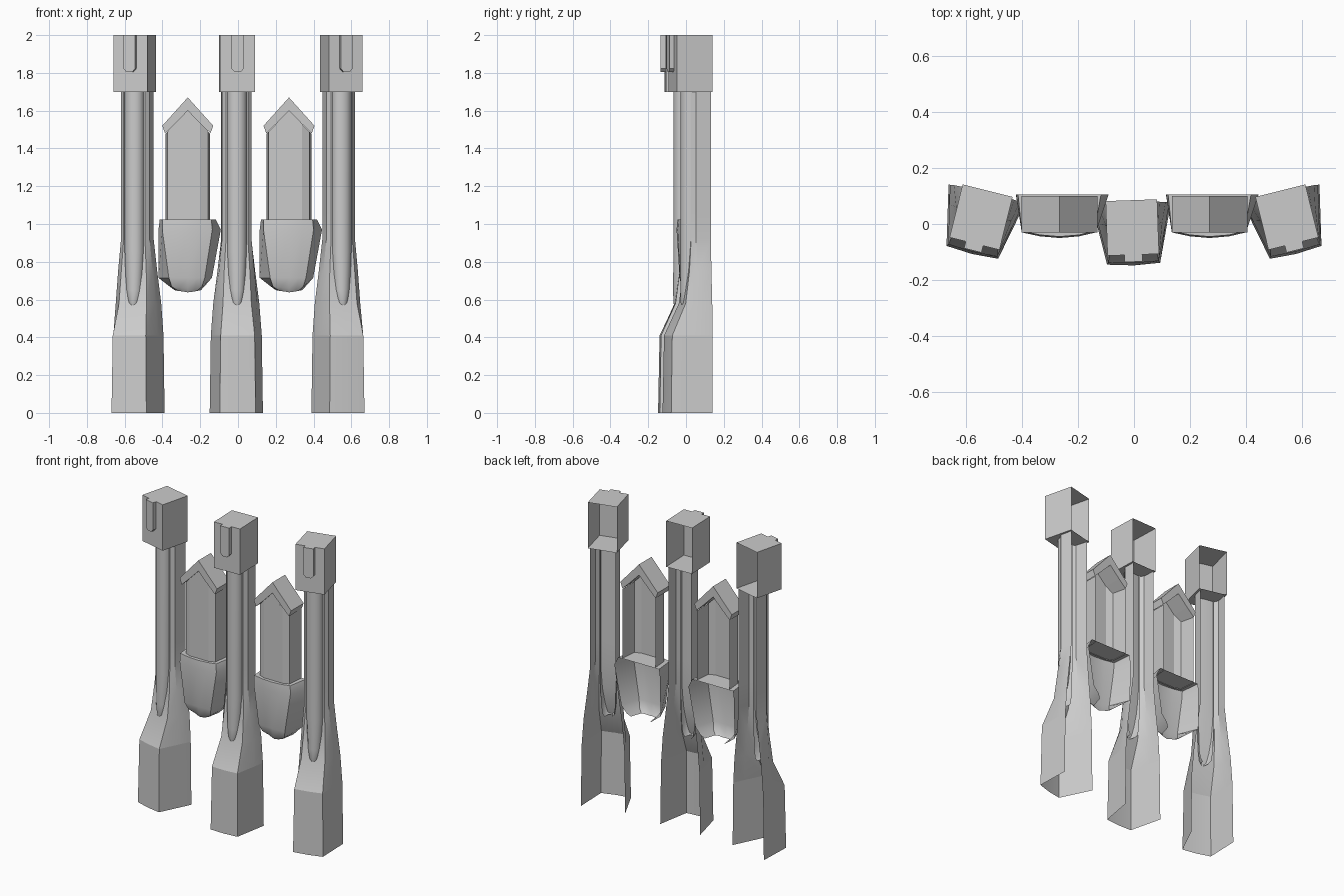
import bpy, bmesh, math

if "Cube" in bpy.data.objects:
    bpy.data.objects.remove(bpy.data.objects["Cube"])


def mesh_obj(name, verts, faces, smooth=True):
    me = bpy.data.meshes.new(name)
    me.from_pydata(verts, [], faces)
    bm = bmesh.new()
    bm.from_mesh(me)
    bmesh.ops.recalc_face_normals(bm, faces=bm.faces)
    bm.to_mesh(me)
    bm.free()
    ob = bpy.data.objects.new(name, me)
    bpy.context.collection.objects.link(ob)
    if smooth:
        bpy.ops.object.select_all(action='DESELECT')
        ob.select_set(True)
        bpy.context.view_layer.objects.active = ob
        bpy.ops.object.shade_smooth_by_angle(angle=math.radians(32))
    return ob


def loft(name, rings, smooth=True, cap_top=False):
    """Open sheet through rings of equal point count."""
    n = len(rings[0])
    verts = [p for r in rings for p in r]
    faces = [(k * n + i, k * n + i + 1, (k + 1) * n + i + 1, (k + 1) * n + i)
             for k in range(len(rings) - 1) for i in range(n - 1)]
    if cap_top:
        faces.append(tuple(range((len(rings) - 1) * n, len(rings) * n)))
    return mesh_obj(name, verts, faces, smooth)


def prism(name, outline, y0, y1):
    """Extrude an x-z outline along y."""
    n = len(outline)
    verts = [(x, y0, z) for x, z in outline] + [(x, y1, z) for x, z in outline]
    faces = [tuple(range(n)), tuple(range(n, 2 * n))]
    faces += [(i, (i + 1) % n, (i + 1) % n + n, i + n) for i in range(n)]
    return mesh_obj(name, verts, faces, False)


def mirrored(half, z):
    """Half profile (outer back -> front centre) to a full open ring."""
    left = [(-x, y, z) for x, y in half]
    return left + [(x, y, z) for x, y in reversed(half[:-1])]


def column(tag):
    parts = []
    # flared foot: three-sided and open at the back
    foot = [(0, [(.141, .085), (.125, .01), (.095, -.13), (0, -.136)]),
            (.41, [(.135, .085), (.12, .01), (.09, -.123), (0, -.128)])]
    parts.append(loft(tag + "_foot", [mirrored(h, z) for z, h in foot]))
    # tapering shaft
    top = [(.08, .09), (.078, .01), (.058, -.012), (0, -.008)]
    shaft = [foot[1],
             (.58, [(.122, .087), (.108, .015), (.075, -.046), (0, -.046)]),
             (.75, [(.1, .088), (.094, .01), (.068, -.024), (0, -.022)]),
             (.92, top), (1.06, top), (1.7, top)]
    parts.append(loft(tag + "_shaft", [mirrored(h, z) for z, h in shaft]))
    # half-round rib on the front with a rounded lower end
    rings = []
    for z, w, d in [(.565, .022, .05), (.585, .036, .055), (.65, .045, .056),
                    (.85, .053, .055), (1.43, .053, .055), (1.7, .053, .055)]:
        rings.append([(-w * math.cos(math.pi * i / 8), -d * math.sin(math.pi * i / 8) ** .8 if 0 < i < 8 else 0, z)
                      for i in range(9)])
    parts.append(loft(tag + "_rib", rings))
    # block capital, open at the back
    w, f, b = .092, -.098, .097
    verts = [(x, y, z) for z in (1.7, 2) for x, y in ((-w, b), (-w, f), (w, f), (w, b))]
    parts.append(mesh_obj(tag + "_capital", verts,
                          [(0, 1, 2, 3), (4, 5, 6, 7), (0, 1, 5, 4), (1, 2, 6, 5), (2, 3, 7, 6)], False))
    # small tab on the capital
    parts.append(prism(tag + "_tab", [(-.032, 2), (-.032, 1.822), (-.016, 1.805), (.016, 1.805),
                                      (.032, 1.822), (.032, 2)], -.123, f))
    return parts


def window(tag):
    parts = []
    # bay: pane and splayed side walls under the gable
    wall = [(-.118, .1), (-.108, -.005), (-.068, -.022), (.068, -.022), (.108, -.005), (.118, .1)]
    rings = [[(x, y, 1.02) for x, y in wall],
             [(x, y, 1.6 - abs(x) * 1.03) for x, y in wall]]
    parts.append(loft(tag + "_bay", rings, False))
    # gable tip of the pane
    parts.append(mesh_obj(tag + "_pane_tip", [(-.068, -.022, 1.53), (.068, -.022, 1.53), (0, -.022, 1.603)],
                          [(0, 1, 2)], False))
    # chevron roof
    parts.append(prism(tag + "_roof", [(-.135, 1.52), (0, 1.67), (.135, 1.52), (.12, 1.48),
                                       (.068, 1.53), (0, 1.6), (-.068, 1.53), (-.12, 1.48)], -.03, .1))
    # tapering corbel below, slightly lopsided
    spec = [(.64, [-.07, -.05, -.02, .0, .03, .05, .07], .06, -.01, (.025, .015, .004, 0, .004, .015, .025)),
            (.66, [-.1, -.085, -.04, 0, .04, .075, .09], .08, -.02, (.02, .008, 0, -.002, 0, .008, .02)),
            (.715, [-.155, -.1, -.05, 0, .05, .09, .128], .1, -.03, (.0, 0, -.002, -.004, -.002, 0, .0)),
            (.97, [-.155, -.135, -.07, 0, .07, .13, .175], .105, -.04, (.0, .01, -.004, -.01, -.004, .01, .0)),
            (1.025, [-.148, -.135, -.07, 0, .07, .125, .148], .105, -.035, (.0, .01, -.004, -.01, -.004, .01, .0))]
    rings = []
    for z, xs, back, front, off in spec:
        rings.append([(x, (back if i in (0, 6) else front) + off[i], z + (.02 * (3 - abs(i - 3)) / 3 - .02 if z < .7 else 0) * -.6)
                      for i, x in enumerate(xs)])
    zmin = min(p[2] for p in rings[0])
    rings[0] = [(x, y, z - zmin + .638) for x, y, z in rings[0]]
    parts.append(loft(tag + "_corbel", rings, cap_top=True))
    return parts


def place(parts, x, y, angle):
    for ob in parts:
        ob.location = (x, y, 0)
        ob.rotation_euler = (0, 0, math.radians(angle))


# three columns, the outer two turned outwards
for tag, x, y, a in [("left_column", -.546, .025, -14), ("middle_column", -.006, -.012, 2),
                     ("right_column", .546, .025, 14)]:
    place(column(tag), x, y, a)

# two pointed bay windows between them
for tag, x in [("left_window", -.266), ("right_window", .27)]:
    place(window(tag), x, 0, 0)
